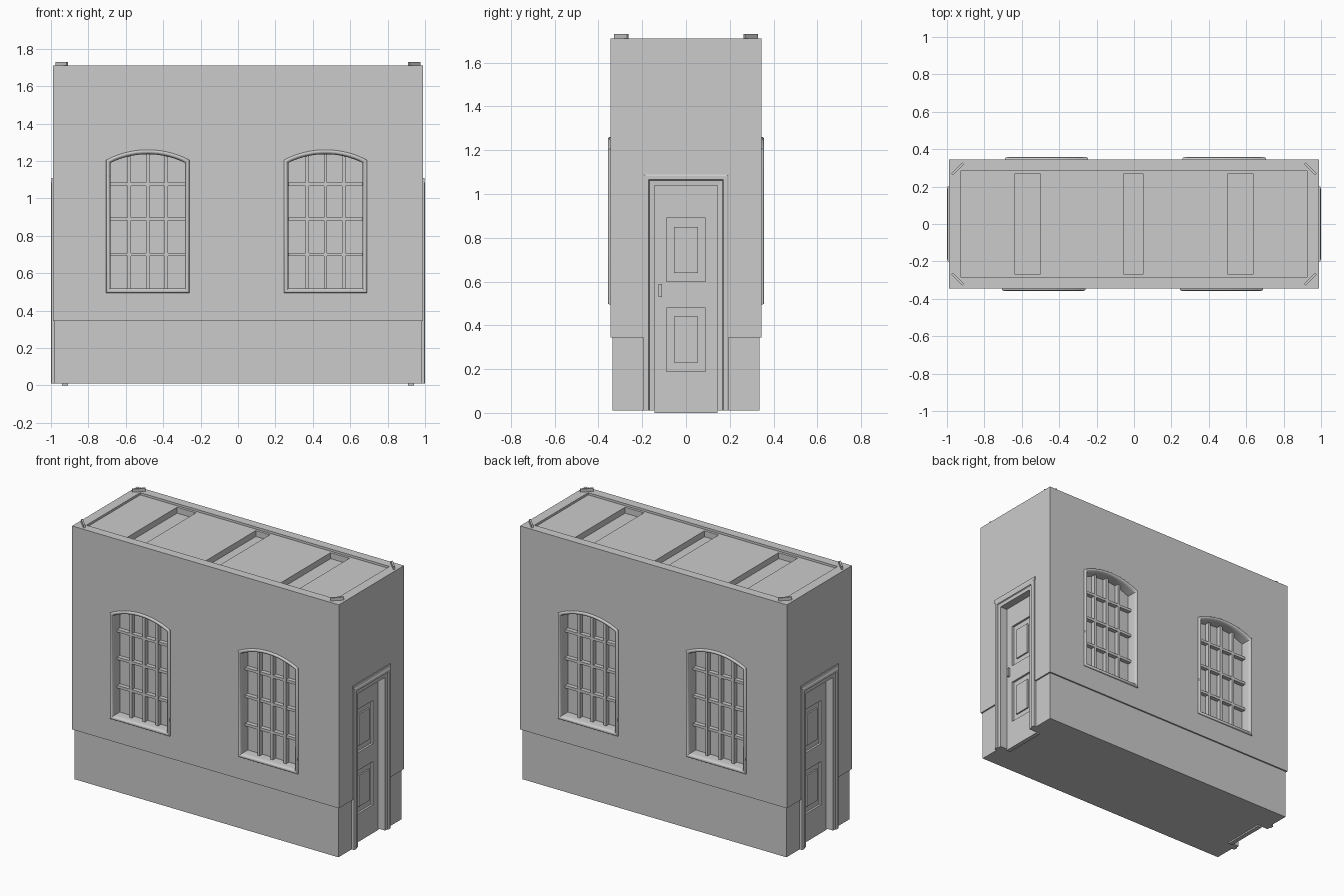
import bpy, bmesh, math
from mathutils import Matrix

if "Cube" in bpy.data.objects:
    bpy.data.objects.remove(bpy.data.objects["Cube"])

HX, HY, TOP, STEP = 0.99, 0.345, 1.71, 0.345


def finish(name, bm, turn=0.0, shift=0.0, smooth=False):
    # parts are modelled facing -y, slid sideways, then turned about z
    bm.transform(Matrix.Rotation(turn, 4, 'Z') @ Matrix.Translation((shift, 0, 0)))
    bmesh.ops.recalc_face_normals(bm, faces=bm.faces)
    me = bpy.data.meshes.new(name)
    bm.to_mesh(me)
    bm.free()
    ob = bpy.data.objects.new(name, me)
    bpy.context.collection.objects.link(ob)
    if smooth:
        bpy.context.view_layer.objects.active = ob
        ob.select_set(True)
        bpy.ops.object.shade_smooth_by_angle(angle=math.radians(40))
        ob.select_set(False)
    return ob


def add_box(bm, x0, x1, y0, y1, z0, z1):
    m = Matrix.Translation(((x0 + x1) / 2, (y0 + y1) / 2, (z0 + z1) / 2))
    m = m @ Matrix.Diagonal((x1 - x0, y1 - y0, z1 - z0, 1))
    bmesh.ops.create_cube(bm, size=1, matrix=m)


def box(name, *dims, turn=0.0, shift=0.0):
    bm = bmesh.new()
    add_box(bm, *dims)
    return finish(name, bm, turn, shift)


def sweep(outline, profile, base, closed):
    # rings of the outline at each (offset, outward depth) of the profile
    bm = bmesh.new()
    rings = [[bm.verts.new((x, -base - d, z)) for x, z in outline(o)] for o, d in profile]
    n = len(rings[0])
    for a, b in zip(rings, rings[1:]):
        for i in range(n if closed else n - 1):
            j = (i + 1) % n
            bm.faces.new((a[i], a[j], b[j], b[i]))
    if closed:
        bm.faces.new(rings[-1])
    else:
        bm.faces.new([r[0] for r in rings])
        bm.faces.new([r[-1] for r in rings])
    return bm, rings


def cut(target, cutters):
    for c in cutters:
        c.hide_render = True
        mod = target.modifiers.new('cut', 'BOOLEAN')
        mod.operation, mod.solver, mod.object = 'DIFFERENCE', 'EXACT', c
        bpy.context.view_layer.objects.active = target
        bpy.ops.object.modifier_apply(modifier=mod.name)


# window outline: rectangle with a shallow segmental arch
W, SILL, R, CZ = 0.2225, 0.495, 0.4775, 0.7825


def arch_z(x, off):
    return CZ + math.sqrt((R + off) ** 2 - x * x)


def window_outline(off):
    w = W + off
    pts = [(-w, SILL - off), (w, SILL - off)]
    return pts + [(w - 2 * w * i / 16, arch_z(w - 2 * w * i / 16, off)) for i in range(17)]


def door_outline(off):
    h, zt = 0.195 + off, 1.09 + off
    return [(-h, 0.01), (-h, zt), (h, zt), (h, 0.01)]


# walls and plinth
walls = box('walls', -HX, HX, -HY, HY, STEP, TOP)
plinth = box('plinth', -0.98, 0.98, -0.335, 0.335, 0.01, STEP)
windows = [(t, s) for t in (0, math.pi) for s in (-0.4825, 0.4675)]
door_turns = (math.pi / 2, -math.pi / 2)

# openings in walls, plinth and roof
window_cuts = []
for t, s in windows:
    bm, rings = sweep(window_outline, [(-0.012, 0.1), (-0.012, -0.08)], HY, True)
    bm.faces.new(rings[0])
    window_cuts.append(finish('window_cutter', bm, t, s))
door_cuts = [box('door_cutter', -0.15, 0.15, -1.1, -0.91, -0.1, 1.05, turn=t) for t in door_turns]
roof_cuts = [box('roof_cutter', -0.925, 0.925, -0.285, 0.285, TOP - 0.015, TOP + 0.1)]
for x0, x1 in ((-0.64, -0.5), (-0.055, 0.05), (0.5, 0.64)):
    roof_cuts.append(box('slot_cutter', x0, x1, -0.268, 0.268, TOP - 0.055, TOP + 0.1))
cut(walls, window_cuts + door_cuts + roof_cuts)
cut(plinth, door_cuts)

# arched windows: rounded surround with pane, and glazing bars
SURROUND = [(0, -0.005), (0, 0.006), (-0.003, 0.010), (-0.008, 0.012), (-0.014, 0.011),
            (-0.019, 0.007), (-0.022, 0.0), (-0.024, -0.012), (-0.024, -0.065)]
for t, s in windows:
    bm, _ = sweep(window_outline, SURROUND, HY, True)
    finish('window_surround', bm, t, s, smooth=True)
    bm = bmesh.new()
    y0, y1, w = -HY + 0.035, -HY + 0.068, W - 0.022
    for x in (-0.098, 0, 0.098):
        add_box(bm, x - 0.009, x + 0.009, y0, y1, SILL + 0.02, arch_z(x, -0.02))
    for z in (0.70, 0.89, 1.075):
        add_box(bm, -w, w, y0 + 0.002, y1, z - 0.009, z + 0.009)
    finish('glazing_bars', bm, t, s)

# doors with moulded frame, two panels and a handle
FRAME = [(0, -0.02), (0, 0.006), (-0.008, 0.010), (-0.024, 0.010), (-0.028, 0.004),
         (-0.052, 0.002), (-0.052, -0.08), (-0.04, -0.08)]
PANELS = ((0.19, 0.48), (0.60, 0.89))
for t in door_turns:
    bm, _ = sweep(door_outline, FRAME, HX, False)
    finish('door_frame', bm, t)
    box('door_cap', -0.2, 0.2, -0.996, -0.97, 1.088, 1.11, turn=t)
    door = box('door', -0.145, 0.145, -0.94, -0.91, 0, 1.045, turn=t)
    panel_cuts = [box('panel_cutter', -0.09, 0.09, -1, -0.926, a, b, turn=t) for a, b in PANELS]
    cut(door, panel_cuts)
    for a, b in PANELS:
        box('door_panel', -0.055, 0.055, -0.936, -0.92, a + 0.04, b - 0.04, turn=t)
    for c in panel_cuts:
        bpy.data.objects.remove(c)
    box('door_handle', -0.125, -0.11, -0.955, -0.935, 0.53, 0.59, turn=t)

# locating tabs across the roof corners
for sx in (-1, 1):
    for sy in (-1, 1):
        bm = bmesh.new()
        add_box(bm, -0.041, 0.041, -0.006, 0.006, TOP - 0.03, 1.73)
        bm.transform(Matrix.Translation((sx * 0.943, sy * 0.295, 0))
                     @ Matrix.Rotation(-sx * sy * math.pi / 4, 4, 'Z'))
        finish('corner_tab', bm)

for c in window_cuts + door_cuts + roof_cuts:
    bpy.data.objects.remove(c)
